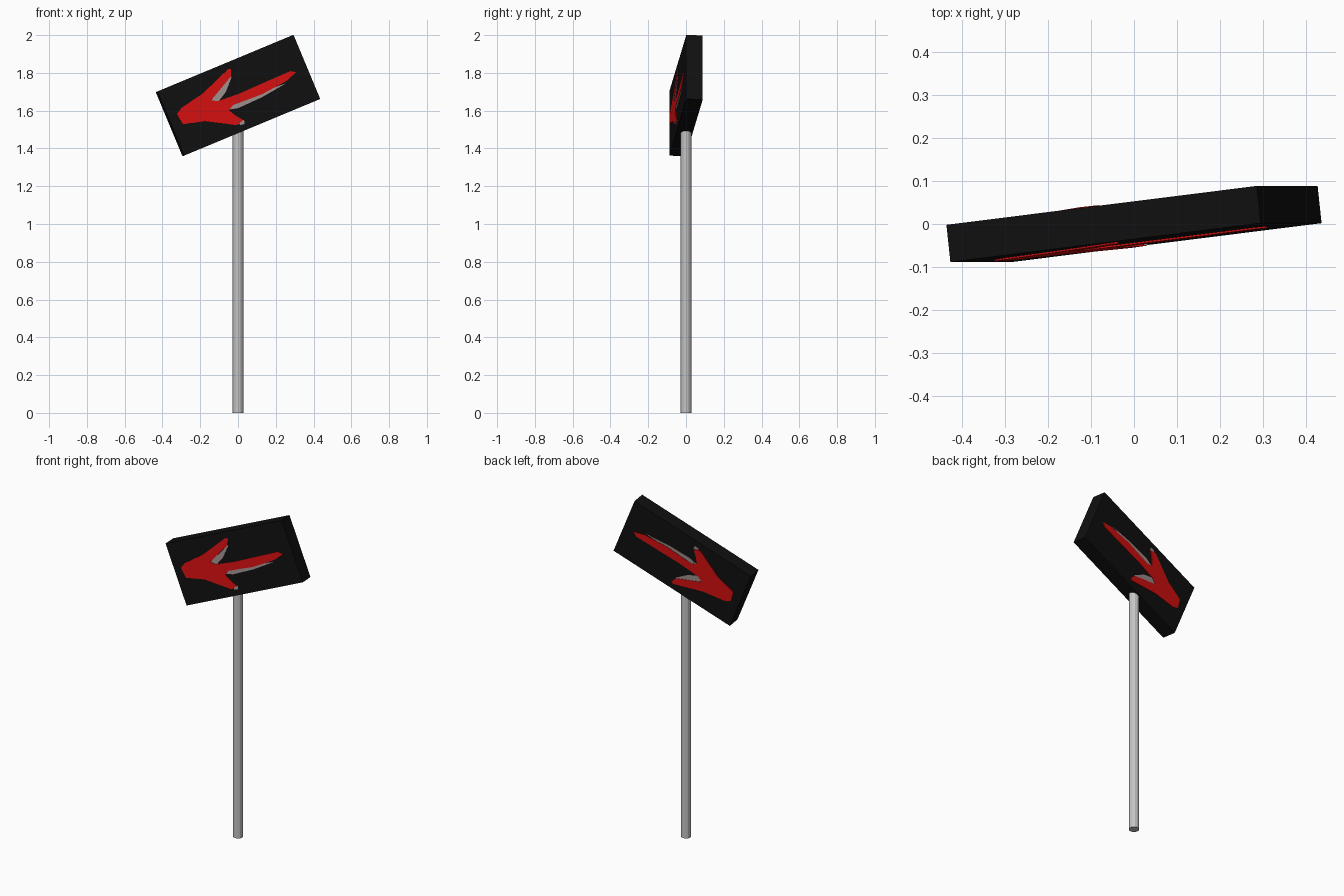
import bpy, bmesh, math
from mathutils import Matrix

if "Cube" in bpy.data.objects:
    bpy.data.objects.remove(bpy.data.objects["Cube"])

YAW, TILT = math.radians(6.6), math.radians(22.6)
LENGTH, THICK, HEIGHT = 0.785, 0.087, 0.368
CENTRE_Z = 1.68
POSE = (Matrix.Translation((0, 0, CENTRE_Z))
        @ Matrix.Rotation(-TILT, 4, 'Y') @ Matrix.Rotation(YAW, 4, 'Z'))


def material(name, rgb):
    m = bpy.data.materials.new(name)
    m.diffuse_color = (*rgb, 1)
    m.use_nodes = True
    m.node_tree.nodes["Principled BSDF"].inputs["Base Color"].default_value = m.diffuse_color
    return m


BLACK = material("board_black", (0.005, 0.005, 0.005))
RED = material("arrow_red", (0.68, 0.005, 0.005))
PALE = material("arrow_edge_grey", (0.34, 0.29, 0.28))
METAL = material("pole_grey", (0.55, 0.55, 0.55))


def add_object(name, bm, mat):
    bmesh.ops.recalc_face_normals(bm, faces=bm.faces)
    me = bpy.data.meshes.new(name)
    bm.to_mesh(me)
    bm.free()
    me.materials.append(mat)
    ob = bpy.data.objects.new(name, me)
    bpy.context.collection.objects.link(ob)
    return ob


def to_board(x, z):
    """Front view position -> position on the tilted board face."""
    z -= CENTRE_Z
    u = (x * math.cos(TILT) + z * math.sin(TILT) - THICK / 2 * math.sin(YAW)) / math.cos(YAW)
    return u, -x * math.sin(TILT) + z * math.cos(TILT)


def plate(name, outline, depth, mat):
    """Thin painted shape on the front, turned over for the back."""
    for side, turn in (("front", 0), ("back", math.pi)):
        bm = bmesh.new()
        pts = [to_board(*p) for p in outline]
        face = bm.faces.new([bm.verts.new((u, -THICK / 2 - depth, v)) for u, v in pts])
        ext = bmesh.ops.extrude_face_region(bm, geom=[face], use_keep_orig=True)
        moved = [g for g in ext["geom"] if isinstance(g, bmesh.types.BMVert)]
        bmesh.ops.translate(bm, vec=(0, depth + 0.001, 0), verts=moved)
        bm.transform(POSE @ Matrix.Rotation(turn, 4, 'X'))
        add_object(f"{name}_{side}", bm, mat)


# Pole, ending inside the board
bm = bmesh.new()
bmesh.ops.create_cone(bm, cap_ends=True, segments=12, radius1=0.029, radius2=0.029,
                      depth=1.58, matrix=Matrix.Translation((0, 0, 0.79)))
add_object("pole", bm, METAL)

# Tilted board
bm = bmesh.new()
bmesh.ops.create_cube(bm, size=1)
bmesh.ops.scale(bm, vec=(LENGTH, THICK, HEIGHT), verts=bm.verts)
bm.transform(POSE)
add_object("board", bm, BLACK)

# Hand painted arrow
plate("arrow", [
    (-.324, 1.581), (-.292, 1.528), (-.175, 1.544), (-.005, 1.523), (.027, 1.55),
    (-.016, 1.576), (-.048, 1.602), (-.027, 1.629), (.127, 1.687), (.255, 1.756),
    (.308, 1.804), (.276, 1.809), (.143, 1.751), (.011, 1.692), (-.106, 1.65),
    (-.143, 1.655), (-.085, 1.724), (-.037, 1.782), (-.037, 1.82), (-.053, 1.82),
    (-.186, 1.692), (-.302, 1.613)], 0.004, RED)

# Worn pale edges of the arrow
plate("upper_wing_edge", [
    (-.143, 1.65), (-.106, 1.645), (-.064, 1.70), (-.035, 1.775),
    (-.04, 1.79), (-.10, 1.72)], 0.002, PALE)
plate("shaft_edge", [
    (-.053, 1.605), (0, 1.613), (.127, 1.671), (.255, 1.745),
    (.127, 1.70), (-.027, 1.64)], 0.002, PALE)
plate("lower_wing_edge", [
    (0, 1.558), (.032, 1.55), (.035, 1.53), (.01, 1.523)], 0.002, PALE)
